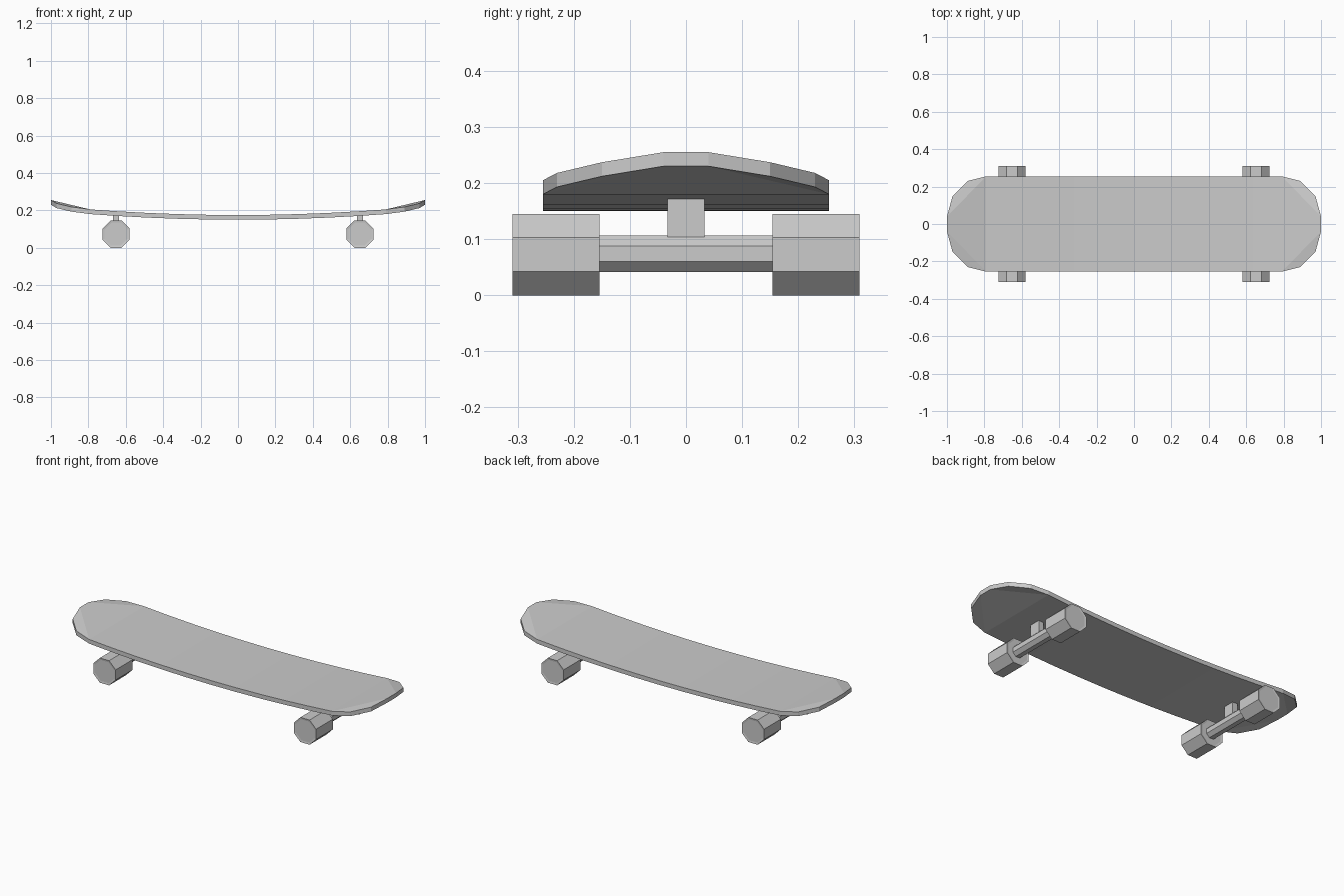
import bpy, bmesh, math
from mathutils import Matrix

if "Cube" in bpy.data.objects:
    bpy.data.objects.remove(bpy.data.objects["Cube"])

AXLE_X, AXLE_Z = 0.652, 0.0725


def finish(name, bm):
    bmesh.ops.recalc_face_normals(bm, faces=bm.faces[:])
    mesh = bpy.data.meshes.new(name)
    bm.to_mesh(mesh)
    bm.free()
    obj = bpy.data.objects.new(name, mesh)
    bpy.context.collection.objects.link(obj)
    return obj


# Octagonal cylinder lying along y, flat side down
def octagon_bar(name, x, y, z, half_height, length, hub=0.0):
    bm = bmesh.new()
    radius = half_height / math.cos(math.pi / 8)
    turn = (Matrix.Translation((x, y, z)) @ Matrix.Rotation(math.pi / 2, 4, 'X')
            @ Matrix.Rotation(math.pi / 8, 4, 'Z'))
    bmesh.ops.create_cone(bm, cap_ends=True, segments=8, radius1=radius,
                          radius2=radius, depth=length, matrix=turn)
    if hub:
        caps = [f for f in bm.faces if abs(f.calc_center_median().y - y) > length * 0.4]
        bmesh.ops.inset_individual(bm, faces=caps, thickness=hub, depth=-0.002)
    return finish(name, bm)


# Deck: stations of (x, half width, top height), mirrored along x
def make_deck(thickness=0.025):
    half = [(x, 0.255, 0.175 + 0.048 * x * x) for x in (0.16, 0.32, 0.48, 0.64, 0.79)]
    tip = [(0.89, 0.23, 0.218), (0.97, 0.15, 0.237), (1.0, 0.04, 0.255)]
    half += tip
    stations = ([(-x, w, z) for x, w, z in reversed(half)]
                + [(0, 0.255, 0.175)] + half)
    bm = bmesh.new()
    layers = []
    for drop in (0, thickness):
        left = [bm.verts.new((x, -w, z - drop)) for x, w, z in stations]
        right = [bm.verts.new((x, w, z - drop)) for x, w, z in stations]
        layers.append((left, right))
        n = len(stations)
        # straight middle strips, then one long panel to each raised tip
        keys = [0] + list(range(3, n - 3)) + [n - 1]
        for a, b in zip(keys, keys[1:]):
            bm.faces.new((left[a], left[b], right[b], right[a]))
        # rounded corners beside the tip panels
        for side in (left, right):
            for corner in (side[:4], side[-4:][::-1]):
                bm.faces.new((corner[0], corner[1], corner[3]))
                bm.faces.new((corner[1], corner[2], corner[3]))
    # rim
    top = layers[0][0] + layers[0][1][::-1]
    bottom = layers[1][0] + layers[1][1][::-1]
    for i in range(len(top)):
        j = (i + 1) % len(top)
        bm.faces.new((top[i], top[j], bottom[j], bottom[i]))
    return finish("deck", bm)


make_deck()

# Trucks and wheels
for end, sx in (("front", 1), ("rear", -1)):
    x = sx * AXLE_X
    octagon_bar(f"{end}_axle", x, 0, 0.0740, 0.0325, 0.32)
    bm = bmesh.new()
    bmesh.ops.create_cube(bm, size=1, matrix=Matrix.Translation((x, 0, 0.1345))
                          @ Matrix.Diagonal((0.033, 0.066, 0.083, 1)))
    finish(f"{end}_truck_post", bm)
    for side, sy in (("left", 1), ("right", -1)):
        octagon_bar(f"{end}_{side}_wheel", x, sy * 0.2315, AXLE_Z, 0.0725, 0.155, hub=0.012)
